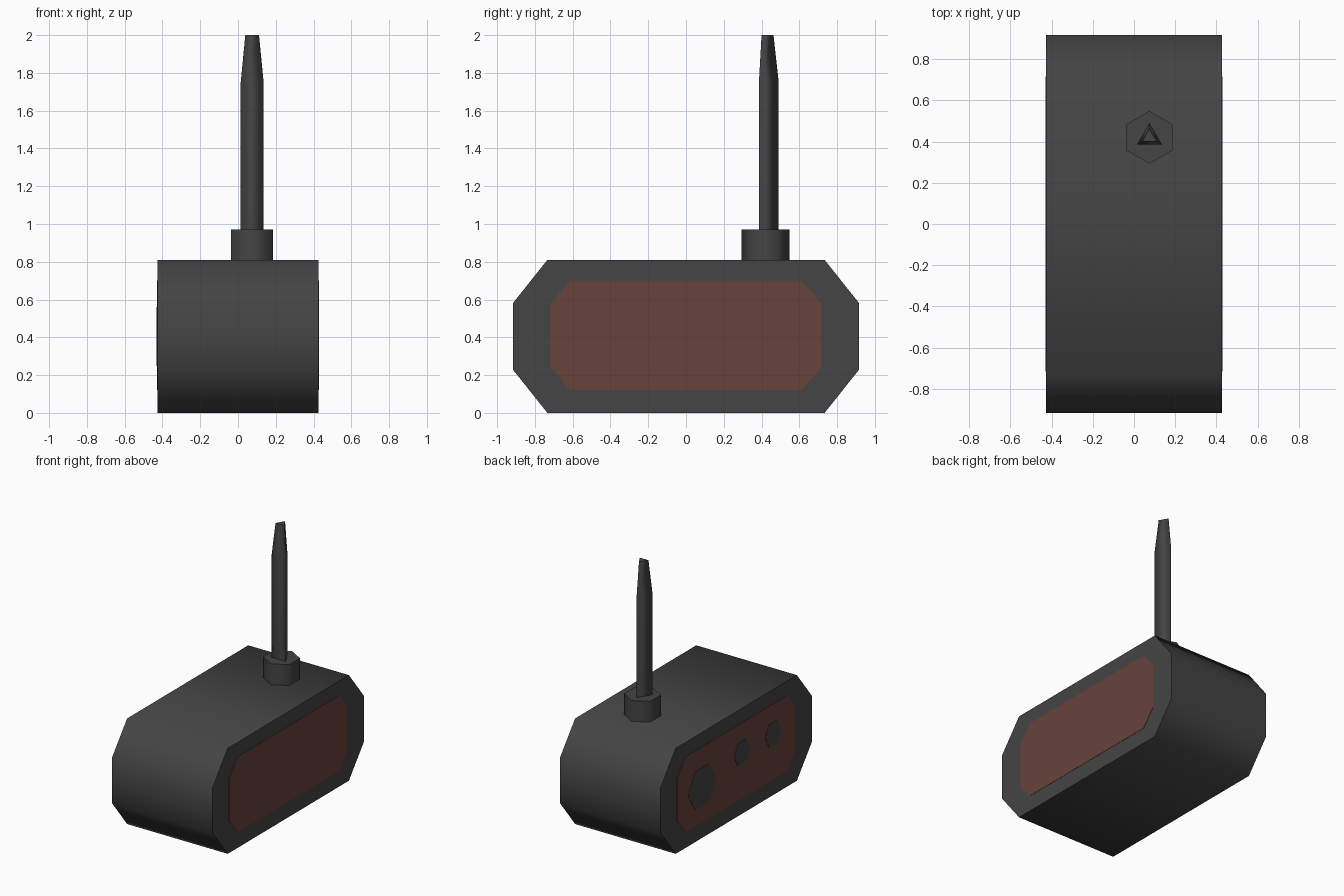
import bpy, bmesh, math

if "Cube" in bpy.data.objects:
    bpy.data.objects.remove(bpy.data.objects["Cube"])


def material(name, rgb):
    m = bpy.data.materials.new(name)
    m.diffuse_color = (*rgb, 1)
    m.use_nodes = True
    m.node_tree.nodes["Principled BSDF"].inputs["Base Color"].default_value = m.diffuse_color
    return m


DARK = material("charcoal", (0.058, 0.058, 0.058))
RED = material("dull red", (0.135, 0.056, 0.044))


def loft(name, rings, mat, smooth=True):
    """Join matching rings of points; end caps flat, walls smooth."""
    bm = bmesh.new()
    rows = [[bm.verts.new(p) for p in ring] for ring in rings]
    n = len(rows[0])
    for a, b in zip(rows, rows[1:]):
        for i in range(n):
            j = (i + 1) % n
            bm.faces.new((a[i], a[j], b[j], b[i])).smooth = smooth
    for row in (rows[0], rows[-1]):
        cap = bm.faces.new(row)
        for e in cap.edges:
            e.smooth = False
    bmesh.ops.recalc_face_normals(bm, faces=bm.faces)
    me = bpy.data.meshes.new(name)
    bm.to_mesh(me)
    bm.free()
    me.materials.append(mat)
    ob = bpy.data.objects.new(name, me)
    bpy.context.collection.objects.link(ob)
    return ob


def octagon(y, z0, z1, cy, cz):
    """Chamfered rectangle in the y-z plane."""
    return [(y, z0 + cz), (y, z1 - cz), (y - cy, z1), (cy - y, z1),
            (-y, z1 - cz), (-y, z0 + cz), (cy - y, z0), (y - cy, z0)]


def polygon(n, r, cu, cv, start):
    return [(cu + r * math.cos(start + math.tau * i / n),
             cv + r * math.sin(start + math.tau * i / n)) for i in range(n)]


def along_x(profile, x0, x1):
    return [[(x, y, z) for y, z in profile] for x in (x0, x1)]


def along_z(n, cx, cy, levels):
    return [[(x, y, z) for x, y in polygon(n, r, cx, cy, math.pi / 2)]
            for r, z in levels]


W = 0.427
# Body
loft("body", along_x(octagon(0.917, 0, 0.81, 0.183, 0.23), -W, W), DARK)

# Coloured side panels
panel = octagon(0.717, 0.12, 0.70, 0.103, 0.122)
for side, s in (("right", 1), ("left", -1)):
    loft(side + "_panel", along_x(panel, s * (W - 0.001), s * (W + 0.002)), RED, False)

# Hexagonal dials on the left panel
for name, r, y, z in (("large_dial", 0.17, 0.42, 0.395),
                      ("small_dial_a", 0.1, -0.067, 0.473),
                      ("small_dial_b", 0.1, -0.443, 0.473)):
    loft(name, along_x(polygon(6, r, y, z, 0), -W - 0.001, -W - 0.004), DARK, False)

# Antenna collar and three-sided tapered antenna
loft("antenna_collar", along_z(6, 0.075, 0.421, [(0.128, 0.80), (0.128, 0.97)]), DARK)
loft("antenna", along_z(3, 0.075, 0.421, [(0.07, 0.96), (0.07, 1.75), (0.042, 2.0)]), DARK)
